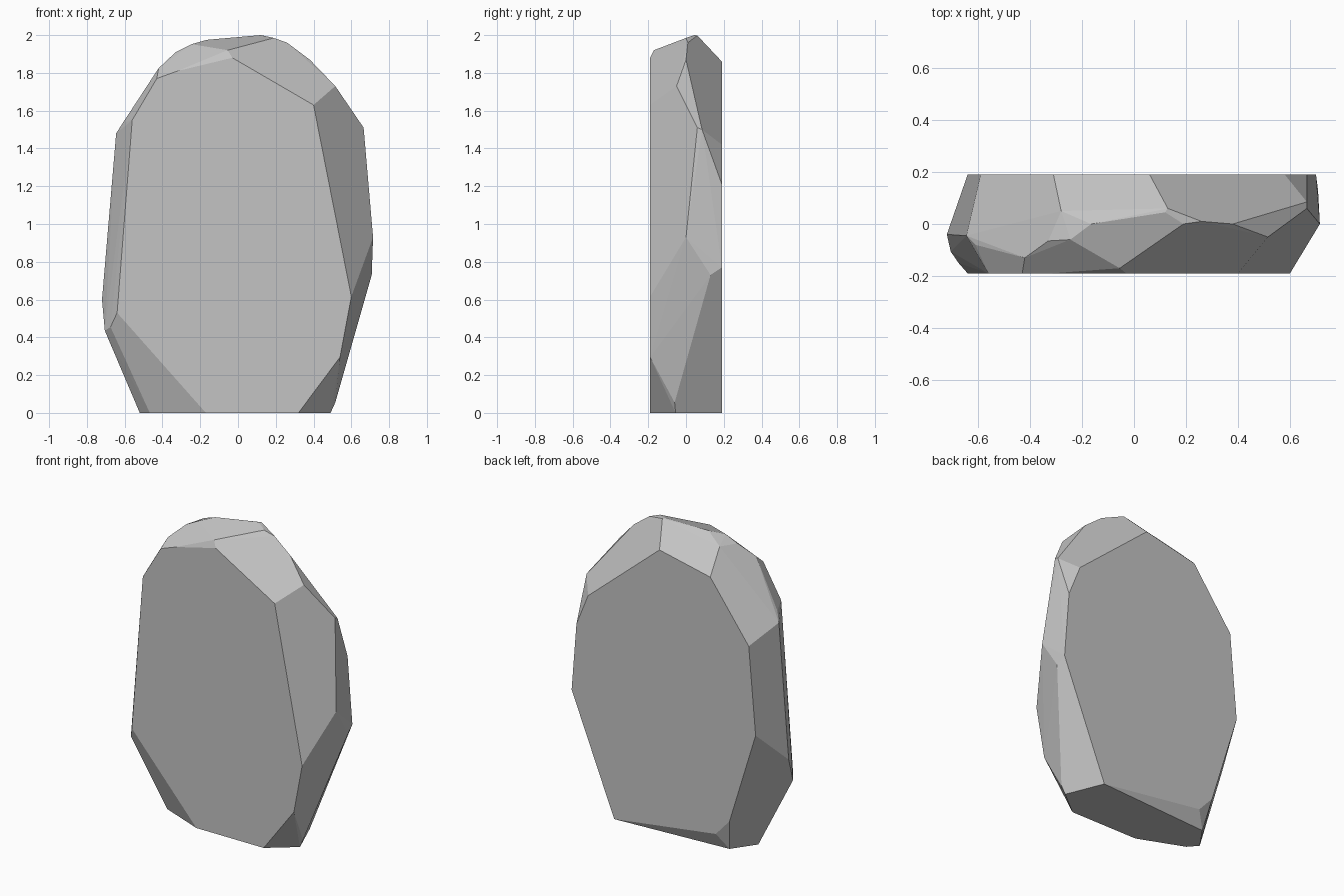
import bpy, bmesh, math

HALF = 0.19  # half thickness of the slab

# flat front outline (x, z)
front = [(-0.17, 0), (0.32, 0), (0.54, 0.295), (0.60, 0.615), (0.40, 1.63),
         (-0.03, 1.88), (-0.32, 1.81), (-0.43, 1.77), (-0.56, 1.55), (-0.64, 0.53)]

# flat back outline (x, z)
back = [(0.39, 0), (0.70, 0.77), (0.665, 1.21), (0.58, 1.42), (0.06, 1.86),
        (-0.31, 1.78), (-0.59, 1.40), (-0.64, 0.825), (-0.45, 0.21), (-0.35, 0.10)]

# chipped rim between the two flats (x, y, z)
rim = [(-0.52, -0.01, 0), (-0.467, -0.07, 0), (-0.415, 0.14, 0), (0.49, -0.055, 0),
       (0.515, -0.06, 0.055), (0.708, 0.13, 0.73), (0.715, 0, 0.93),
       (0.665, 0.06, 1.51), (0.665, 0.085, 1.50), (0.515, -0.05, 1.73),
       (0.38, 0, 1.87), (0.26, 0.01, 1.96), (0.19, 0, 1.985),
       (0.12, 0.045, 2.0), (0.13, 0.06, 1.998), (-0.055, -0.17, 1.92),
       (-0.165, 0, 1.975), (-0.28, 0.05, 1.92), (-0.245, -0.06, 1.952),
       (-0.33, -0.065, 1.91), (-0.42, -0.13, 1.825), (-0.61, -0.08, 1.535),
       (-0.645, -0.045, 1.48), (-0.72, -0.04, 0.60), (-0.705, -0.106, 0.435),
       (-0.675, -0.15, 0.455)]

points = [(x, -HALF, z) for x, z in front] + [(x, HALF, z) for x, z in back] + rim

# stone body: convex hull with nearly flat triangles merged into facets
bm = bmesh.new()
for p in points:
    bm.verts.new(p)
hull = bmesh.ops.convex_hull(bm, input=bm.verts[:])
loose = {g for g in hull["geom_interior"] + hull["geom_unused"]
         if isinstance(g, bmesh.types.BMVert)}
bmesh.ops.delete(bm, geom=[v for v in loose if not v.link_faces], context='VERTS')
bmesh.ops.dissolve_limit(bm, angle_limit=math.radians(2), verts=bm.verts[:], edges=bm.edges[:])
bmesh.ops.recalc_face_normals(bm, faces=bm.faces[:])

mesh = bpy.data.meshes.new("stone_slab")
bm.to_mesh(mesh)
bm.free()

# plain grey stone
grey = bpy.data.materials.new("stone_grey")
grey.diffuse_color = (0.55, 0.55, 0.55, 1)
mesh.materials.append(grey)

stone = bpy.data.objects.new("stone_slab", mesh)
bpy.context.collection.objects.link(stone)
